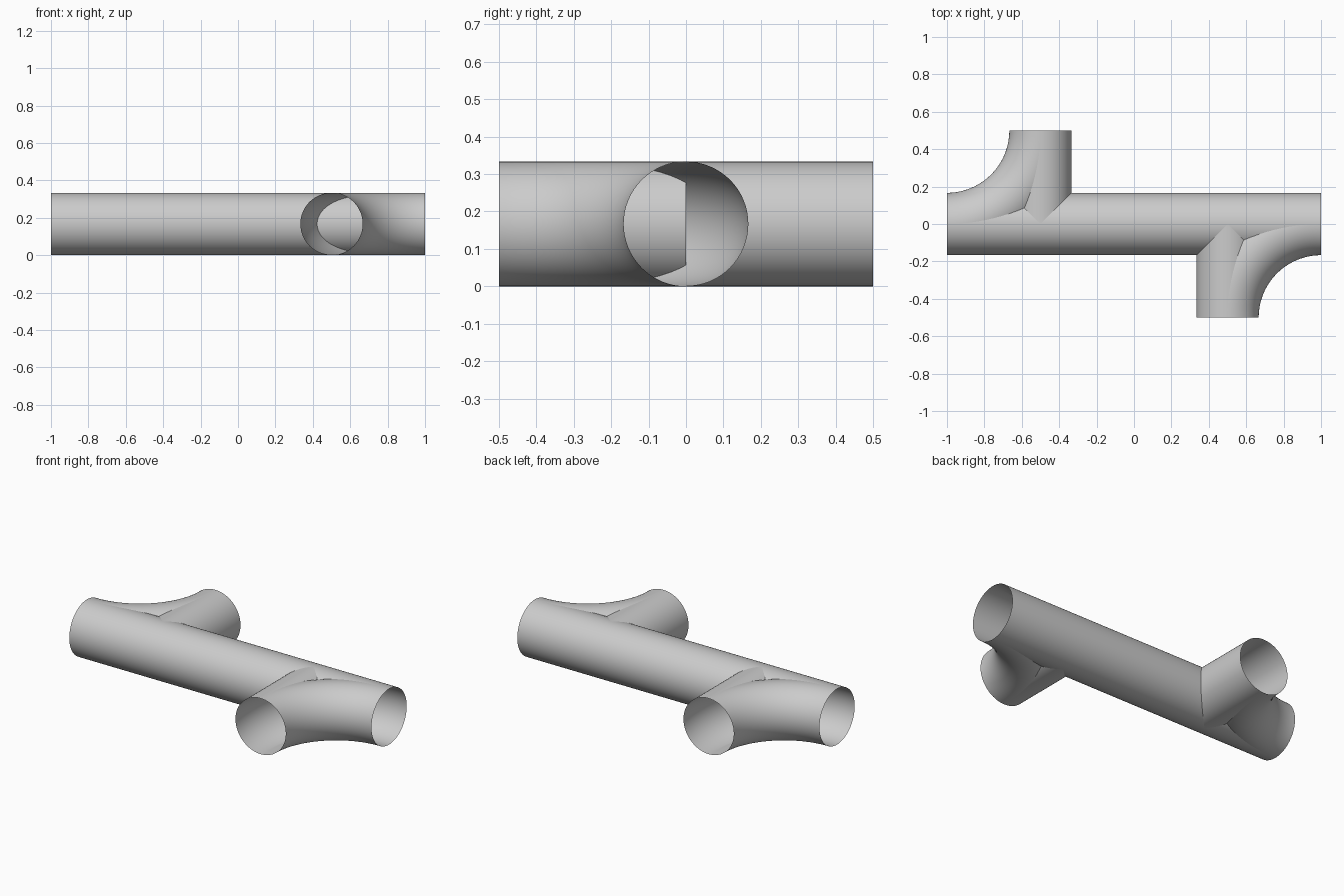
import bpy
import bmesh
from math import cos, sin, pi
from mathutils import Vector

cube = bpy.data.objects.get("Cube")
if cube:
    bpy.data.objects.remove(cube)

R = 1 / 6      # pipe radius, also the height of every centre line
SIDES = 64
BEND = 0.5     # centre line radius of the elbows

grey = bpy.data.materials.new("pipe grey")
grey.use_nodes = True
grey.diffuse_color = (0.6, 0.6, 0.6, 1)
grey.node_tree.nodes["Principled BSDF"].inputs["Base Color"].default_value = (0.6, 0.6, 0.6, 1)


def tube(name, path, turn=0):
    """Sweep an open ring along (point, direction) pairs lying in the floor plane."""
    bm = bmesh.new()
    rings = []
    for point, direction in path:
        side = Vector((direction[1], -direction[0], 0))
        centre = Vector((point[0], point[1], R))
        ring = []
        for i in range(SIDES):
            a = 2 * pi * i / SIDES
            ring.append(bm.verts.new(centre + R * (cos(a) * side + sin(a) * Vector((0, 0, 1)))))
        rings.append(ring)
    for near, far in zip(rings, rings[1:]):
        for i in range(SIDES):
            j = (i + 1) % SIDES
            face = bm.faces.new((near[i], far[i], far[j], near[j]))
            face.smooth = True
            face.normal_update()
            middle = (near[i].co + near[j].co + far[i].co + far[j].co) / 4
            axis = sum((v.co for v in near + far), Vector()) / (2 * SIDES)
            if face.normal.dot(middle - axis) < 0:
                face.normal_flip()
    mesh = bpy.data.meshes.new(name)
    bm.to_mesh(mesh)
    bm.free()
    mesh.materials.append(grey)
    obj = bpy.data.objects.new(name, mesh)
    obj.rotation_euler.z = turn
    bpy.context.collection.objects.link(obj)


# Long straight pipe, open at both ends
tube("main_pipe", [((-1, 0), (1, 0)), ((1, 0), (1, 0))])

# Quarter bend from the branch mouth round to the end of the main pipe
STEPS = 32
bend_path = []
for k in range(STEPS + 1):
    t = pi / 2 * k / STEPS
    bend_path.append(((1 - BEND * cos(t), -0.5 + BEND * sin(t)), (sin(t), cos(t))))

# Each branch is a straight stub plus a bend, repeated half a turn round
for place, turn in (("front", 0), ("back", pi)):
    tube(place + "_branch_pipe", [((0.5, -0.5), (0, 1)), ((0.5, 0), (0, 1))], turn)
    tube(place + "_elbow_pipe", bend_path, turn)
